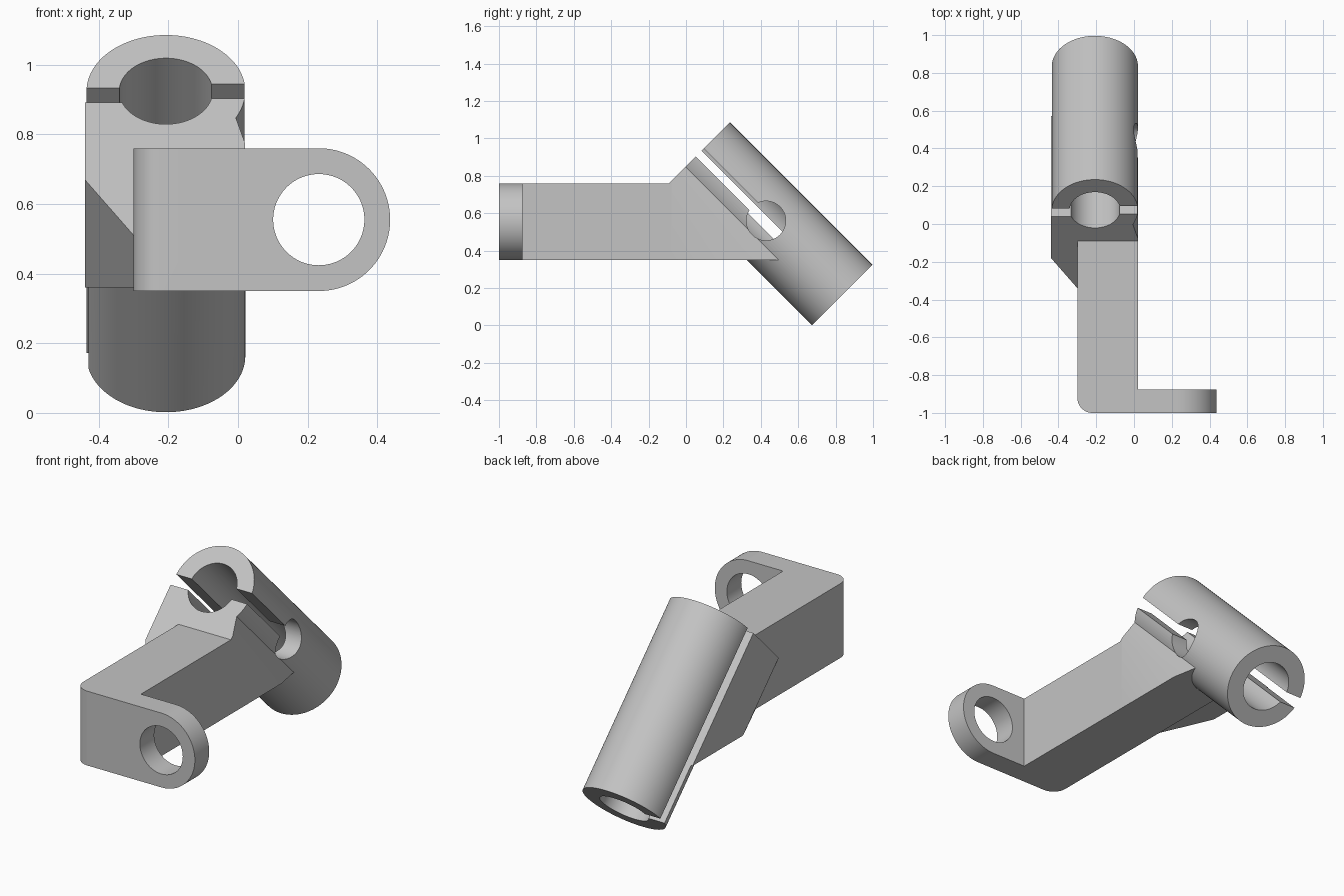
import bpy, bmesh, math
from mathutils import Matrix, Vector

if "Cube" in bpy.data.objects:
    bpy.data.objects.remove(bpy.data.objects["Cube"])

grey = bpy.data.materials.new("plain grey")
grey.use_nodes = True
colour = (0.55, 0.55, 0.55, 1)
grey.diffuse_color = colour
grey.node_tree.nodes["Principled BSDF"].inputs["Base Color"].default_value = colour

# Frame of the tilted tube: local z runs up the axis, origin at the upper end
TILT = Matrix.Translation((-0.207, 0.074, 0.924)) @ Matrix.Rotation(math.pi / 4, 4, "X")
LENGTH = 1.076
# Frame for outlines drawn in x and z, extruded towards the front
FRONT = Matrix.Rotation(math.pi / 2, 4, "X")
# Frame for outlines drawn in y and z, extruded along x
SIDE = Matrix(((0, 0, 1, 0), (1, 0, 0, 0), (0, 1, 0, 0), (0, 0, 0, 1)))


def prism(name, outline, low, high, frame=Matrix()):
    """Extrude a flat outline between two heights of a frame."""
    bm = bmesh.new()
    face = bm.faces.new([bm.verts.new((x, y, low)) for x, y in outline])
    grown = bmesh.ops.extrude_face_region(bm, geom=[face])["geom"]
    verts = [v for v in grown if isinstance(v, bmesh.types.BMVert)]
    bmesh.ops.translate(bm, vec=Vector((0, 0, high - low)), verts=verts)
    bmesh.ops.recalc_face_normals(bm, faces=bm.faces)
    bm.transform(frame)
    mesh = bpy.data.meshes.new(name)
    bm.to_mesh(mesh)
    bm.free()
    mesh.materials.append(grey)
    obj = bpy.data.objects.new(name, mesh)
    bpy.context.collection.objects.link(obj)
    return obj


def arc(cx, cy, r, start=0, end=360, steps=96):
    count = steps if end - start == 360 else steps + 1
    angles = [math.radians(start + (end - start) * i / steps) for i in range(count)]
    return [(cx + r * math.cos(a), cy + r * math.sin(a)) for a in angles]


def rect(x0, x1, y0, y1):
    return [(x0, y0), (x1, y0), (x1, y1), (x0, y1)]


def combine(target, tool, operation):
    mod = target.modifiers.new(operation.lower(), "BOOLEAN")
    mod.operation = operation
    mod.solver = "EXACT"
    mod.object = tool
    tool.hide_render = True
    bpy.context.view_layer.objects.active = target
    bpy.ops.object.modifier_apply(modifier=mod.name)
    bpy.data.objects.remove(tool)


# Arm with a rounded front corner
body = prism("clamp_bracket",
             [(0.02, -1), (0.02, -0.08), (-0.3, -0.08)] + arc(-0.22, -0.92, 0.08, 180, 270, 16),
             0.35, 0.76)

# Round-ended ear at the front
ear = prism("ear", [(-0.2, 0.35)] + arc(0.232, 0.555, 0.205, -90, 90, 48) + [(-0.2, 0.76)],
            0.875, 1, FRONT)
combine(body, ear, "UNION")

# Saddle that carries the arm into the tube, trimmed flat underneath
saddle = prism("saddle", [(-0.093, -0.046), (-0.093, -0.585), (0.227, -0.585),
                          (0.227, -0.21), (0.2, -0.105), (0.1, -0.046)], -LENGTH, 0, TILT)
combine(saddle, prism("saddle_trim", rect(-2, 2, -2, 2), -2, 0.35), "DIFFERENCE")
combine(body, saddle, "UNION")

# Side flange below the slot, with a slanted outer face
flange = prism("flange", [(-0.233, -0.046), (-0.233, -0.359), (-0.093, -0.585),
                          (0, -0.585), (0, -0.046)], -LENGTH, 0, TILT)
combine(flange, prism("flange_trim", rect(-2, 2, -2, 2), -2, 0.36), "DIFFERENCE")
combine(body, flange, "UNION")

# Tilted clamp tube
combine(body, prism("tube", arc(0, 0, 0.228), -LENGTH, 0, TILT), "UNION")

# Bore, slots, relief hole at the end of the short slot, and ear hole
cutters = [
    prism("bore", arc(0, 0, 0.134), -LENGTH - 0.1, 0.1, TILT),
    prism("long_slot", rect(-0.4, 0, -0.047, 0.013), -LENGTH - 0.1, 0.1, TILT),
    prism("short_slot", rect(0, 0.4, -0.03, 0.03), -0.5, 0.1, TILT),
    prism("relief_hole", arc(0.428, 0.56, 0.105), -0.207, 0.2, SIDE),
    prism("ear_hole", arc(0.232, 0.555, 0.131), 0.8, 1.1, FRONT),
]
for cutter in cutters:
    combine(body, cutter, "DIFFERENCE")

# Smooth the round walls and keep the machined edges sharp
bpy.ops.object.select_all(action="DESELECT")
body.select_set(True)
bpy.context.view_layer.objects.active = body
bpy.ops.object.shade_smooth_by_angle(angle=math.radians(20))
